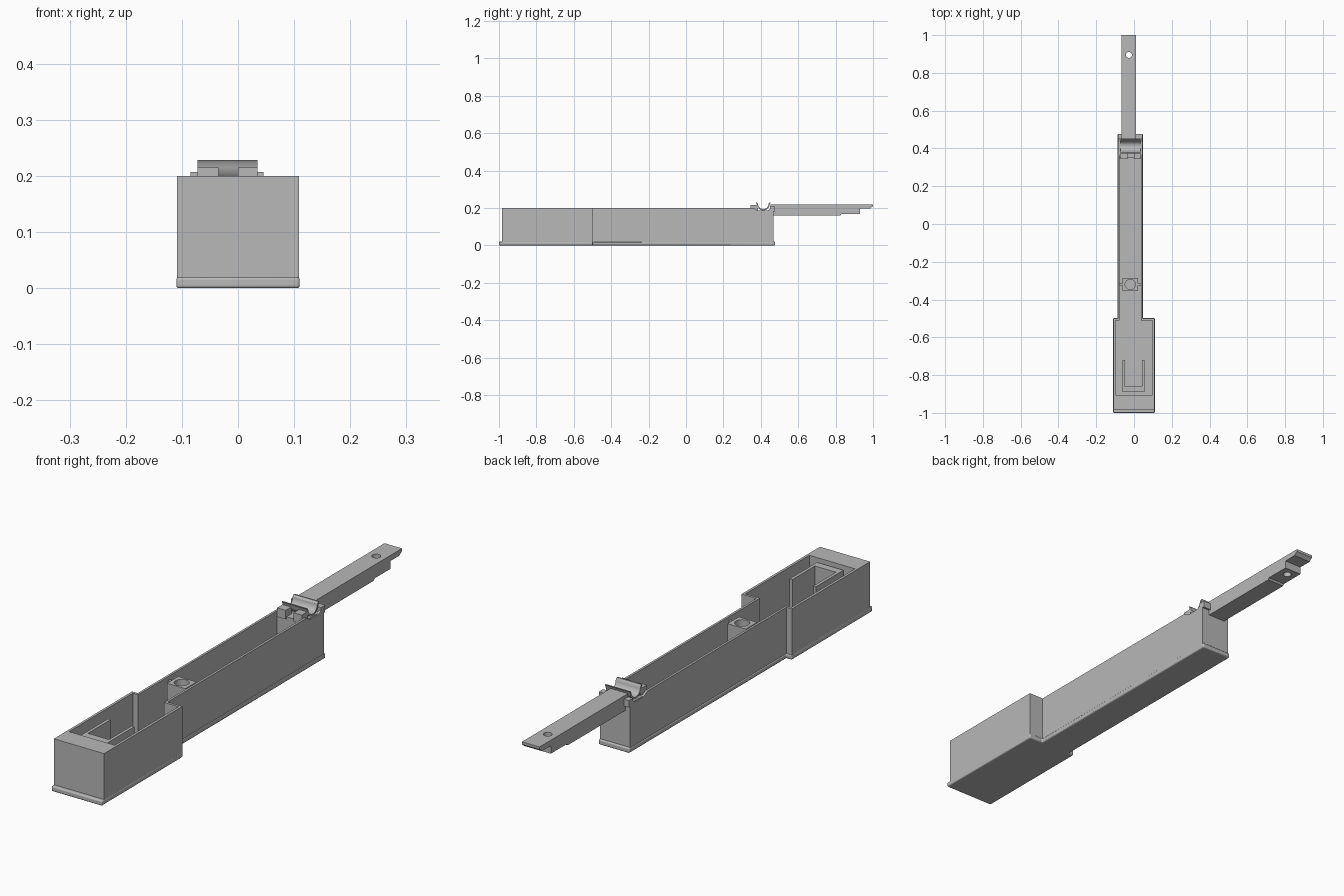
import bpy, bmesh
from math import sin, cos, pi, radians

cube = bpy.data.objects.get("Cube")
if cube:
    bpy.data.objects.remove(cube, do_unlink=True)

grey = bpy.data.materials.new("plain_grey")
grey.use_nodes = True
tone = (0.48, 0.48, 0.48, 1)
grey.diffuse_color = tone
grey.node_tree.nodes["Principled BSDF"].inputs["Base Color"].default_value = tone


def finish(name, bm):
    bmesh.ops.recalc_face_normals(bm, faces=bm.faces)
    mesh = bpy.data.meshes.new(name)
    bm.to_mesh(mesh)
    bm.free()
    mesh.materials.append(grey)
    ob = bpy.data.objects.new(name, mesh)
    bpy.context.collection.objects.link(ob)
    return ob


def prism(name, pts, lo, hi, axis="z"):
    """Extrude an outline: (x, y) along z, or (y, z) along x."""
    bm = bmesh.new()
    place = (lambda p, h: (p[0], p[1], h)) if axis == "z" else (lambda p, h: (h, *p))
    a, b = ([bm.verts.new(place(p, h)) for p in pts] for h in (lo, hi))
    bm.faces.new(a)
    bm.faces.new(b)
    for i in range(len(pts)):
        j = (i + 1) % len(pts)
        bm.faces.new((a[i], a[j], b[j], b[i]))
    return finish(name, bm)


def box(name, x, y, z):
    return prism(name, [(x[0], y[0]), (x[1], y[0]), (x[1], y[1]), (x[0], y[1])], *z)


def circle(cx, cy, r, n=32, start=0, end=2 * pi):
    return [(cx + r * cos(start + (end - start) * i / n),
             cy + r * sin(start + (end - start) * i / n)) for i in range(n)]


def activate(ob):
    bpy.ops.object.select_all(action="DESELECT")
    ob.select_set(True)
    bpy.context.view_layer.objects.active = ob


def cut(ob, cutter):
    mod = ob.modifiers.new("cut", "BOOLEAN")
    mod.operation, mod.object, mod.solver = "DIFFERENCE", cutter, "EXACT"
    activate(ob)
    bpy.ops.object.modifier_apply(modifier=mod.name)
    bpy.data.objects.remove(cutter, do_unlink=True)


def smooth(ob):
    activate(ob)
    bpy.ops.object.shade_smooth_by_angle(angle=radians(35))


def outline(wide, left, right, front, step, back):
    """Wide box running into a narrower, off-centre one."""
    return [(-wide, front), (wide, front), (wide, step), (right, step),
            (right, back), (left, back), (left, step), (-wide, step)]


# Hollow tray, open at the top, with a solid front block
FLOOR, RIM = 0.025, 0.2
outer = outline(0.109, -0.085, 0.045, -0.985, -0.5, 0.468)
inner = outline(0.099, -0.076, 0.036, -0.905, -0.51, 0.458)
bm = bmesh.new()
loops = [[bm.verts.new((x, y, z)) for x, y in pts]
         for pts, z in ((outer, 0.015), (outer, RIM), (inner, RIM), (inner, FLOOR))]
for a, b in zip(loops, loops[1:]):
    for i in range(8):
        j = (i + 1) % 8
        bm.faces.new((a[i], a[j], b[j], b[i]))
bm.faces.new(loops[0])
bm.faces.new(loops[-1])
tray = finish("tray", bm)
# Shallow dips in the side walls under the cradle
cut(tray, prism("wall_dip_cutter", [(0.36, 0.21), (0.36, 0.2), (0.385, 0.186),
                                    (0.435, 0.186), (0.458, 0.2), (0.458, 0.21)],
                -0.2, 0.2, "x"))

# Base flange with rounded edges
base = prism("base_flange", outline(0.11, -0.087, 0.047, -1.0, -0.498, 0.476), 0, 0.02)
bevel = base.modifiers.new("rounding", "BEVEL")
bevel.width, bevel.segments = 0.005, 3
smooth(base)

# Low ribs across the floor
for i, y in enumerate((-0.09, 0.19)):
    box(f"floor_rib_{i + 1}", (-0.078, 0.038), (y - 0.004, y + 0.004), (0.02, 0.032))
box("front_floor_rib", (-0.1, 0.1), (-0.599, -0.591), (0.02, 0.032))

# U-shaped holder in the wide end
prism("u_holder", [(-0.06, -0.72), (-0.06, -0.89), (0.055, -0.89), (0.055, -0.72),
                   (0.043, -0.72), (0.043, -0.86), (-0.048, -0.86), (-0.048, -0.72)],
      0.02, 0.19)

# Screw post with side ribs
post = box("screw_post", (-0.06, 0.02), (-0.355, -0.285), (0.02, 0.19))
cut(post, prism("post_hole_cutter", circle(-0.02, -0.32, 0.027), 0.06, 0.25))
smooth(post)
for name, x in (("post_rib_a", (-0.08, -0.059)), ("post_rib_b", (0.019, 0.04))):
    box(name, x, (-0.325, -0.315), (0.02, 0.185))

# Cradle: support block, two stops and a half-round trough with lips
box("cradle_block", (-0.08, 0.04), (0.35, 0.465), (0.02, 0.188))
for name, x in (("cradle_stop_a", (-0.072, -0.035)), ("cradle_stop_b", (0, 0.035))):
    box(name, x, (0.345, 0.385), (0.18, 0.215))
CY, CZ = 0.413, 0.222
trough = [(CY - 0.04, 0.229)] + circle(CY, CZ, 0.035, 16, pi, 2 * pi)
trough += [(CY + 0.035, CZ), (CY + 0.04, 0.229), (CY + 0.034, 0.229), (CY + 0.028, CZ)]
trough += circle(CY, CZ, 0.028, 16, 2 * pi, pi) + [(CY - 0.028, CZ), (CY - 0.034, 0.229)]
smooth(prism("cradle_trough", trough, -0.072, 0.035, "x"))
box("rear_ledge", (-0.085, 0.045), (0.45, 0.476), (0.18, 0.207))

# Long arm with stepped underside and pin hole
arm = prism("arm", [(0.452, 0.16), (0.825, 0.16), (0.83, 0.167), (0.93, 0.167),
                    (0.93, 0.198), (0.985, 0.198), (1.0, 0.21), (1.0, 0.22),
                    (0.452, 0.22)], -0.065, 0.011, "x")
cut(arm, prism("pin_hole_cutter", circle(-0.027, 0.895, 0.016), 0.1, 0.3))
smooth(arm)
